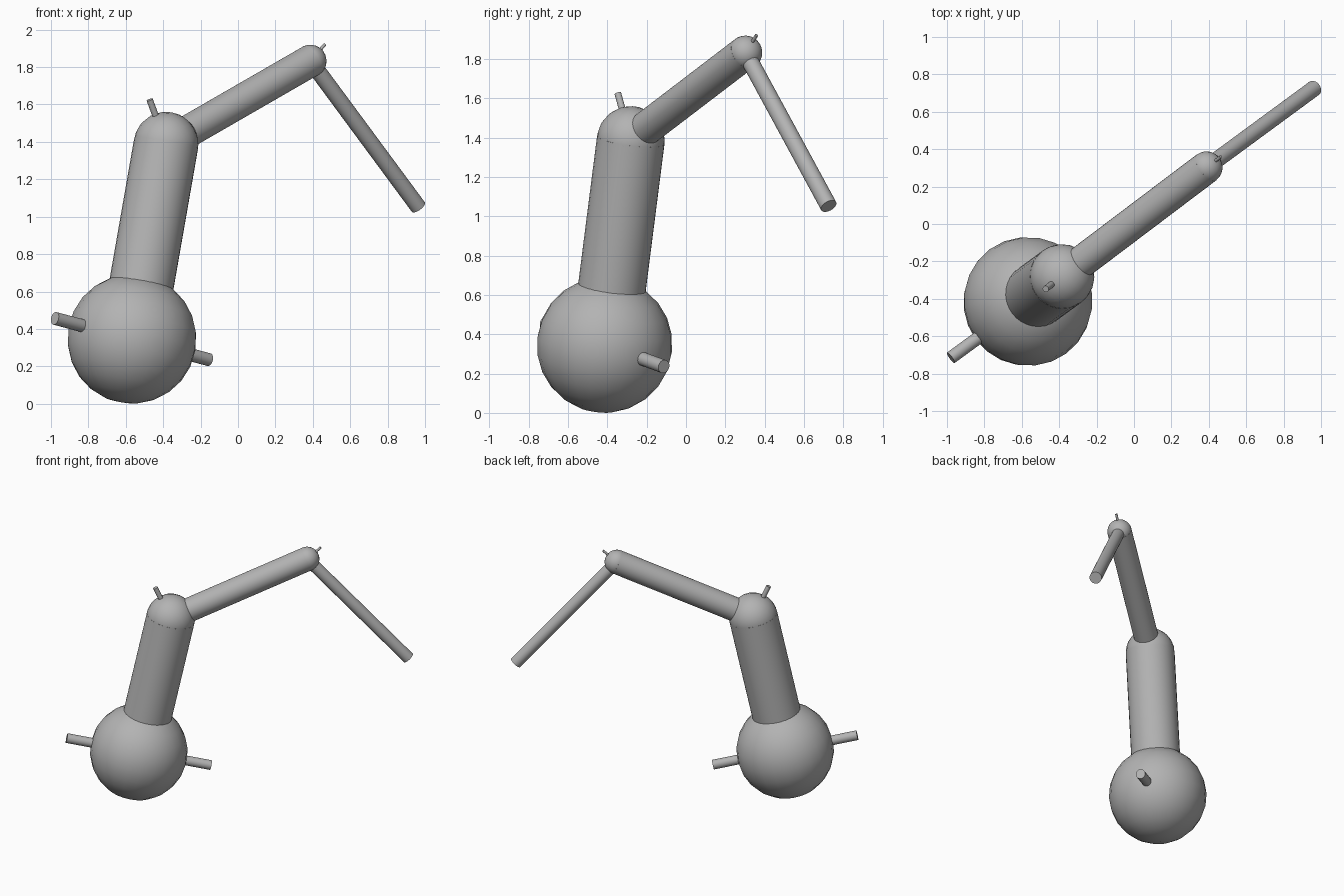
import bpy
import math
from mathutils import Vector, Matrix

if "Cube" in bpy.data.objects:
    bpy.data.objects.remove(bpy.data.objects["Cube"])

grey = bpy.data.materials.new("plain grey")
grey.diffuse_color = (0.45, 0.45, 0.45, 1)
grey.use_nodes = True
grey.node_tree.nodes["Principled BSDF"].inputs["Base Color"].default_value = grey.diffuse_color

# Joint centres, from the base to the tip
BASE = Vector((-0.567, -0.414, 0.346))
SHOULDER = Vector((-0.385, -0.281, 1.388))
ELBOW = Vector((0.387, 0.302, 1.833))
TIP = Vector((0.964, 0.726, 1.052))


def finish(name):
    ob = bpy.context.object
    ob.name = name
    ob.data.materials.append(grey)
    bpy.ops.object.shade_smooth_by_angle(angle=math.radians(40))
    return ob


def rod(name, a, b, radius):
    d = b - a
    bpy.ops.mesh.primitive_cylinder_add(
        vertices=32, radius=radius, depth=d.length, location=(a + b) / 2,
        rotation=d.to_track_quat('Z', 'Y').to_euler())
    return finish(name)


def joint(name, centre, nxt, radius):
    # Ball whose poles follow the outgoing link
    d = nxt - centre
    bpy.ops.mesh.primitive_uv_sphere_add(
        segments=24, ring_count=12, radius=radius, location=centre,
        rotation=d.to_track_quat('Z', 'Y').to_euler())
    finish(name + "_ball")
    # Thin pin through the ball, square to the link, in the plane of the arm
    side = Vector((-d.y, d.x, 0)).normalized()
    pin = side.cross(d).normalized() * radius * 1.51
    rod(name + "_pin", centre - pin, centre + pin, radius * 0.1)


# Balls and pins, halving in size at each joint
joint("base", BASE, SHOULDER, 0.346)
joint("shoulder", SHOULDER, ELBOW, 0.173)
joint("elbow", ELBOW, TIP, 0.0865)

# Links
rod("lower_arm", BASE, SHOULDER, 0.173)
rod("upper_arm", SHOULDER, ELBOW, 0.0865)
rod("forearm", ELBOW, TIP, 0.0433)
